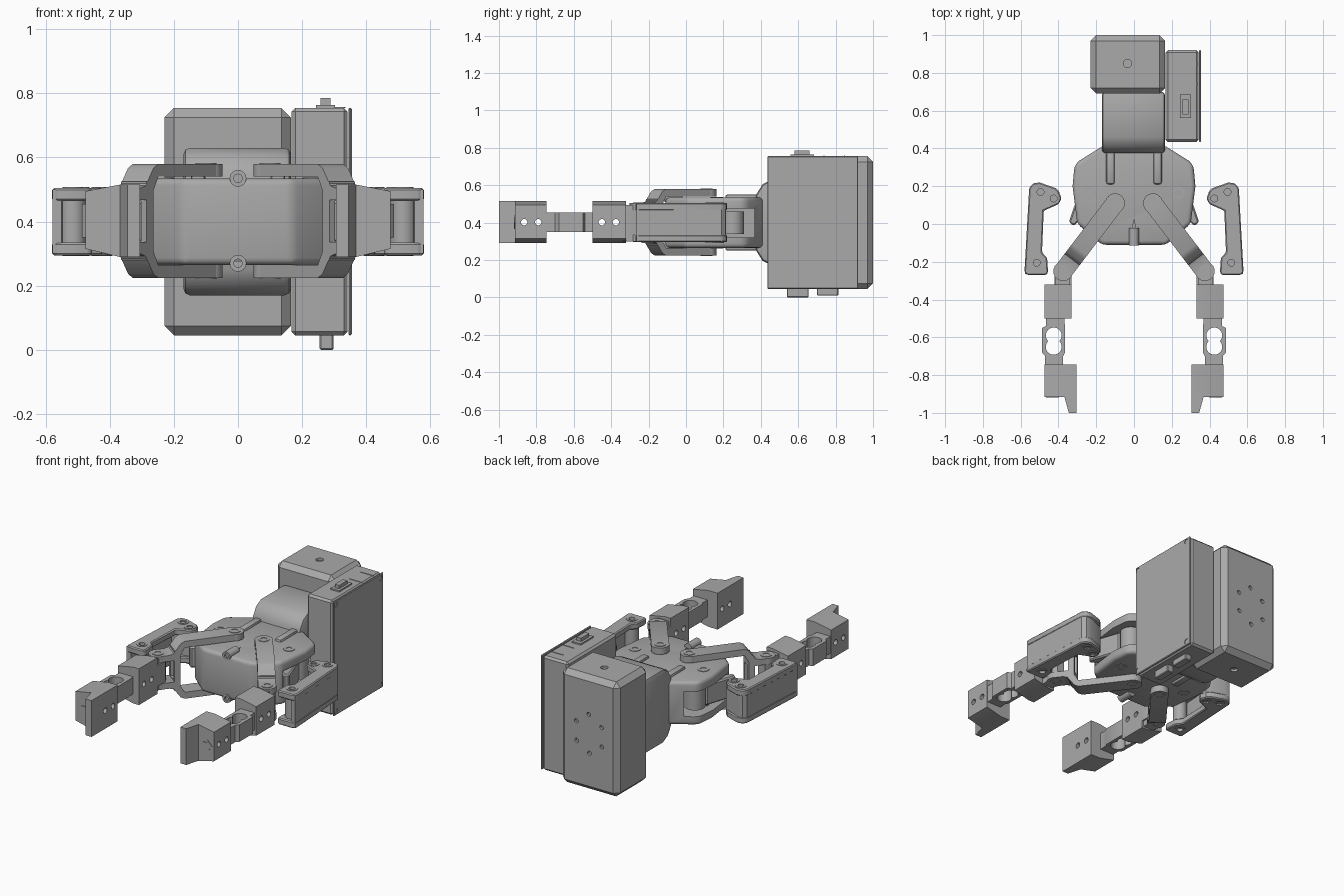
import bpy, bmesh, math
from mathutils import Matrix, Vector

cube = bpy.data.objects.get("Cube")
if cube:
    bpy.data.objects.remove(cube, do_unlink=True)

GREY = (0.4, 0.4, 0.4, 1)
grey = bpy.data.materials.new("mid_grey")
grey.use_nodes = True
grey.diffuse_color = GREY
for node in grey.node_tree.nodes:
    if node.type == 'BSDF_PRINCIPLED':
        node.inputs["Base Color"].default_value = GREY
parts = []


def bake(obj):
    dg = bpy.context.evaluated_depsgraph_get()
    mesh = bpy.data.meshes.new_from_object(obj.evaluated_get(dg))
    obj.modifiers.clear()
    obj.data = mesh


def prism(name, pts, lo, hi, axis='z', bevel=0, segs=1, matrix=None):
    """Extrude a 2D outline along an axis, optionally bevelled."""
    place = {'z': lambda a, b, c: (a, b, c), 'x': lambda a, b, c: (c, a, b),
             'y': lambda a, b, c: (a, c, b)}[axis]
    bm = bmesh.new()
    rings = [[bm.verts.new(place(a, b, c)) for a, b in pts] for c in (lo, hi)]
    bm.faces.new(rings[0])
    bm.faces.new(rings[1])
    n = len(pts)
    for i in range(n):
        j = (i + 1) % n
        bm.faces.new((rings[0][i], rings[0][j], rings[1][j], rings[1][i]))
    if matrix:
        bm.transform(matrix)
    bmesh.ops.recalc_face_normals(bm, faces=bm.faces)
    mesh = bpy.data.meshes.new(name)
    bm.to_mesh(mesh)
    bm.free()
    mesh.materials.append(grey)
    obj = bpy.data.objects.new(name, mesh)
    bpy.context.collection.objects.link(obj)
    parts.append(obj)
    if bevel:
        mod = obj.modifiers.new("bevel", 'BEVEL')
        mod.width, mod.segments = bevel, segs
        mod.limit_method, mod.angle_limit = 'ANGLE', math.radians(35)
        bake(obj)
    return obj


def box(name, x, y, z, bevel=0, segs=1, matrix=None):
    outline = [(x[0], y[0]), (x[1], y[0]), (x[1], y[1]), (x[0], y[1])]
    return prism(name, outline, *z, bevel=bevel, segs=segs, matrix=matrix)


def disc(name, a, b, r, lo, hi, axis='z', matrix=None):
    ring = [(a + r * math.cos(t * math.pi / 12), b + r * math.sin(t * math.pi / 12))
            for t in range(24)]
    return prism(name, ring, lo, hi, axis, matrix=matrix)


def cut(obj, *cutters):
    for c in cutters:
        mod = obj.modifiers.new("cut", 'BOOLEAN')
        mod.operation, mod.solver, mod.object = 'DIFFERENCE', 'EXACT', c
        bake(obj)
        parts.remove(c)
        bpy.data.objects.remove(c, do_unlink=True)


# Rear motor housing with screw holes
motor = box("motor_housing", (-.23, .165), (.69, 1), (.045, .755), .03)
cut(motor, disc("hole", -.035, .85, .022, .74, .8), disc("hole", -.035, .85, .022, 0, .06))
for k in range(6):
    t = k * math.pi / 3 + .5
    cut(motor, disc("hole", -.035 + .1 * math.cos(t), .4 + .12 * math.sin(t),
                    .013, .985, 1.1, 'y'))

# Control box, lid, screws, switch and sockets
box("control_box", (.167, .342), (.435, .92), (.045, .755), .012)
lid = box("control_box_lid", (.344, .355), (.435, .92), (.045, .755), .004)
for y in (.455, .89):
    for z in (.07, .73):
        cut(lid, disc("hole", y, z, .016, .351, .4, 'x'))
box("switch_frame", (.243, .303), (.56, .685), (.75, .764))
box("switch_lever", (.258, .288), (.58, .66), (.76, .785))
box("socket_a", (.255, .298), (.54, .655), (0, .05), .004)
box("socket_b", (.255, .298), (.70, .815), (.01, .05), .004)
for y in (.735, .845):
    box("box_mark", (.25, .335), (y, y + .006), (.754, .758))

# Neck between motor and palm
neck = [(.70, .17), (.70, .63), (.46, .63), (.41, .605), (.375, .55),
        (.375, .25), (.41, .195), (.46, .17)]
prism("neck", neck, -.17, .165, 'x', .02, 2)

# Palm with open sides
half = [(.17, -.11), (.215, -.07), (.30, 0), (.325, .2), (.315, .31), (.29, .335), (.17, .41)]
outline = half + [(-x, y) for x, y in reversed(half)]
palm = prism("palm", outline, .265, .535, bevel=.022, segs=3)
for s in (-1, 1):
    cut(palm, box("slot", sorted((s * .16, s * .5)), (.01, .365), (.32, .475)))
cut(palm, prism("notch", [(-.035, -.2), (.035, -.2), (0, .03)], .522, .6))
box("palm_core", (-.15, .15), (.2, .39), (.34, .46), .01)
for z in (.27, .535):
    screw = disc("palm_screw_boss", 0, z, .026, -.115, -.02, 'y')
    cut(screw, disc("hole", 0, z, .013, -.2, -.105, 'y'))

PIVOT, KNUCKLE = Vector((.10, .11)), Vector((.375, -.25))
span = KNUCKLE - PIVOT
reach = span.length
ang = math.atan2(span.y, span.x)

for s, side in ((1, "left_"), (-1, "right_")):
    flip = Matrix.Scale(s, 4, Vector((1, 0, 0)))

    def pts(*p):
        return [(s * a, b) for a, b in p]

    # Palm rails, pins and follower stub
    for lo, hi in ((.49, .55), (.25, .31)):
        box(side + "palm_rail", sorted((s * .102, s * .147)), (.21, .385), (lo, hi), .012, 2)
    pin = disc(side + "palm_pin", s * .235, .165, .033, .262, .538)
    cut(pin, disc("hole", s * .235, .165, .018, .53, .6), disc("hole", s * .235, .165, .018, .2, .27))
    disc(side + "palm_drum", s * .235, .25, .06, .34, .46)
    prism(side + "follower_stub", pts((.2, .2), (.28, .2), (.345, .01), (.32, -.01), (.25, .05)),
          .335, .465, bevel=.008)

    # Cranked drive arm: mirrored upper and lower plates joined by a windowed web
    to_arm = flip @ Matrix.Translation((PIVOT.x, PIVOT.y, 0)) @ Matrix.Rotation(ang, 4, 'Z')
    for up in (1, -1):
        def h(z):
            return .402 + up * z
        crank = [(0, .178), (.31, .178), (.335, .165), (.375, .11), (.40, .103), (reach, .103),
                 (reach, .066), (.37, .066), (.345, .078), (.31, .138), (0, .138)]
        prism(side + "drive_arm", [(u, h(z)) for u, z in crank], -.05, .05, 'y', matrix=to_arm)
        for c, z0, z1 in ((PIVOT, .138, .178), (KNUCKLE, .066, .103)):
            lo, hi = sorted((h(z0), h(z1)))
            end = disc(side + "drive_arm_end", s * c.x, c.y, .052, lo, hi)
            disc(side + "pivot_ring", s * c.x, c.y, .033, *sorted((h(z1), h(z1 + .003))))
            cut(parts[-1], disc("hole", s * c.x, c.y, .018, *sorted((h(z1 - .02), h(z1 + .02)))))
    web = box(side + "drive_arm_web", (.335, .37), (-.05, .05), (.28, .525), matrix=to_arm)
    cut(web, box("window", (.3, .4), (-.028, .028), (.34, .465), matrix=to_arm))

    # Outer link: two plates and an outside wall
    link = [(.40, .175), (.415, .19), (.50, .22), (.535, .215), (.555, .19), (.58, -.255),
            (.565, -.27), (.465, -.27), (.455, -.255), (.46, -.18), (.487, -.15),
            (.478, .07), (.40, .105), (.383, .135)]
    for lo, hi in ((.465, .505), (.295, .335)):
        plate = prism(side + "outer_link_plate", pts(*link), lo, hi, bevel=.006)
        top = hi if lo > .4 else lo
        for x, y in ((.495, .17), (.425, .135), (.515, -.205)):
            cut(plate, disc("hole", s * x, y, .018, top - .015, top + .015))
            away = .003 if lo > .4 else -.003
            ring = disc(side + "link_ring", s * x, y, .032, *sorted((top, top + away)))
            cut(ring, disc("hole", s * x, y, .018, top - .02, top + .02))
    prism(side + "outer_link_wall", pts((.50, .215), (.535, .212), (.553, .19), (.578, -.265),
          (.55, -.265), (.525, .1), (.48, .1), (.40, .12), (.395, .17)), .30, .50)
    disc(side + "link_bush", s * .515, -.205, .04, .33, .47)

    # Finger base knuckle and block
    prism(side + "finger_knuckle", pts((.33, -.33), (.42, -.33), (.42, -.24), (.40, -.205),
          (.35, -.205), (.33, -.24)), .335, .465)
    box(side + "knuckle_post", sorted((s * .34, s * .415)), (-.34, -.27), (.30, .495))

    def finger_block(name, inner, y0, y1):
        prof = pts((inner, .29), (inner, .515), (.37, .515), (.475, .495), (.475, .315), (.37, .29))
        block = prism(side + name, prof, y0, y1, 'y')
        for y in (y0 + .05, y0 + .125):
            cut(block, disc("hole", y, .402, .017, *sorted((s * .2, s * .6)), 'x'))

    finger_block("finger_base_block", .33, -.50, -.32)
    finger_block("fingertip_block", .305, -.915, -.745)

    # Middle link with double-round opening
    middle = prism(side + "finger_middle", pts((.37, -.49), (.465, -.49), (.465, -.54), (.487, -.55),
                   (.487, -.68), (.47, -.70), (.47, -.75), (.375, -.75), (.375, -.70),
                   (.365, -.68), (.365, -.55)), .35, .455)
    for y in (-.59, -.65):
        cut(middle, disc("hole", s * .425, y, .042, .3, .5))

    # Fingertip blade and direction arrow
    prism(side + "fingertip_blade", pts((.305, -.91), (.37, -.91), (.345, -1), (.305, -1)), .29, .515)
    prism(side + "arrow_plate", pts((.397, .385), (.432, .385), (.432, .366), (.466, .402),
          (.432, .438), (.432, .419), (.397, .419)), -.919, -.914, 'y')

# Smooth round surfaces, keep edges sharp
bpy.ops.object.select_all(action='DESELECT')
for obj in parts:
    obj.select_set(True)
bpy.context.view_layer.objects.active = parts[0]
bpy.ops.object.shade_smooth_by_angle(angle=math.radians(30))
